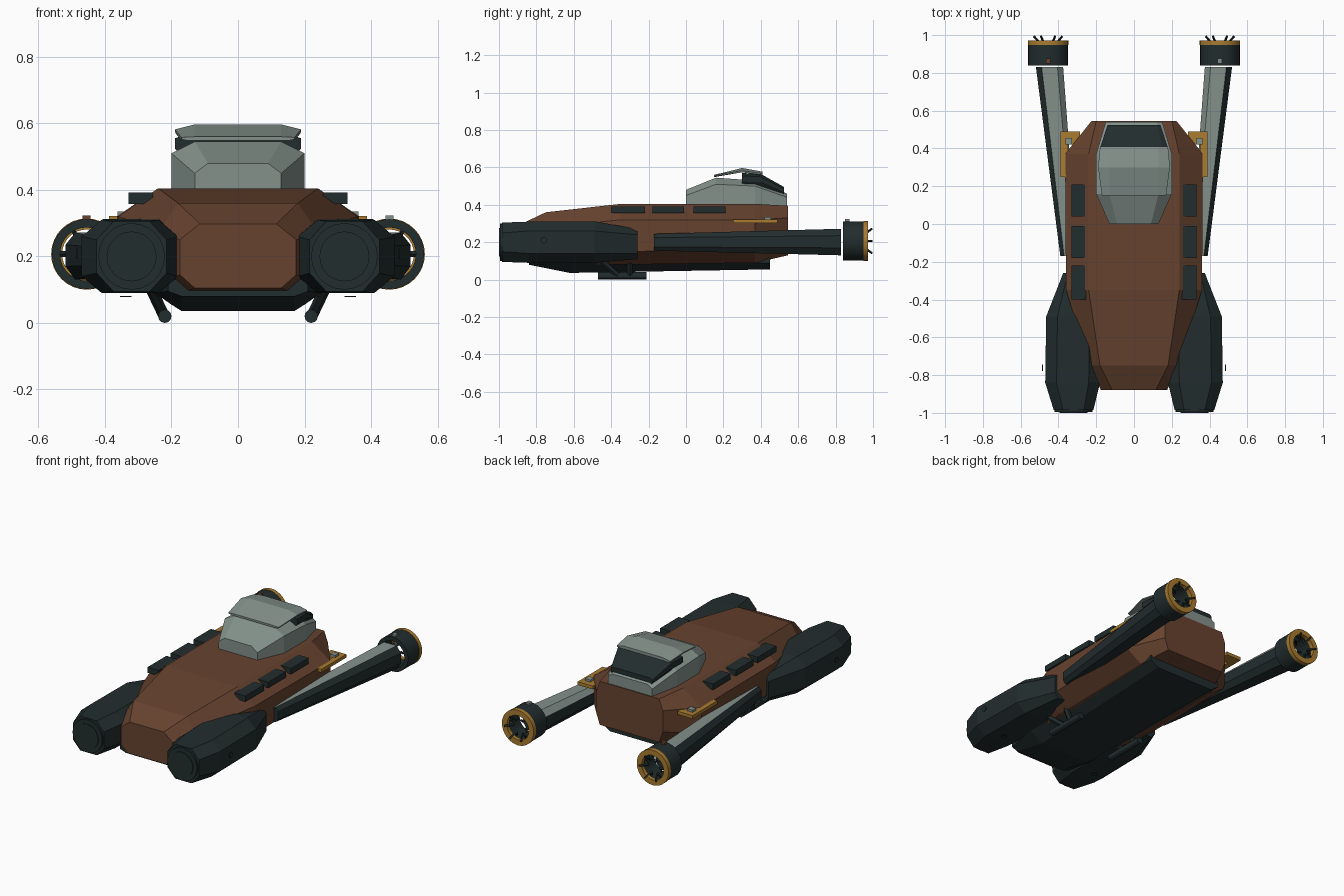
import bpy, bmesh, math
from mathutils import Vector

if "Cube" in bpy.data.objects:
    bpy.data.objects.remove(bpy.data.objects["Cube"])


def material(name, rgb):
    mat = bpy.data.materials.new(name)
    mat.use_nodes = True
    mat.diffuse_color = (*rgb, 1)
    mat.node_tree.nodes["Principled BSDF"].inputs["Base Color"].default_value = (*rgb, 1)
    return mat


brown = material("rust brown", (.135, .055, .028))
dark = material("dark slate", (.016, .026, .027))
grey = material("pale grey", (.23, .285, .26))
gold = material("gold", (.40, .20, .03))


def finish(name, bm, *mats):
    bmesh.ops.recalc_face_normals(bm, faces=bm.faces)
    mesh = bpy.data.meshes.new(name)
    bm.to_mesh(mesh)
    bm.free()
    for mat in mats:
        mesh.materials.append(mat)
    obj = bpy.data.objects.new(name, mesh)
    bpy.context.collection.objects.link(obj)
    return obj


def loft(name, sections, *mats, rule=None):
    """Octagonal sections: y, centre x, half widths (top, middle, bottom), heights (top to bottom)."""
    bm = bmesh.new()
    rings = []
    for y, cx, top, mid, low, zt, zs, zl, zb in sections:
        half = [(top, zt), (mid, zs), (mid, zl), (low, zb)]
        outline = half + [(-x, z) for x, z in reversed(half)]
        rings.append([bm.verts.new((cx + x, y, z)) for x, z in outline])
    for a, b in zip(rings, rings[1:]):
        for i in range(8):
            j = (i + 1) % 8
            bm.faces.new((a[i], a[j], b[j], b[i]))
    bm.faces.new(rings[0])
    bm.faces.new(rings[-1])
    bmesh.ops.recalc_face_normals(bm, faces=bm.faces)
    if rule:
        for face in bm.faces:
            face.material_index = int(rule(face.normal))
    return finish(name, bm, *mats)


def box(name, low, high, mat):
    bm = bmesh.new()
    bmesh.ops.create_cube(bm, size=1)
    low, high = Vector(low), Vector(high)
    for v in bm.verts:
        v.co = (low + high) / 2 + v.co * (high - low)
    return finish(name, bm, mat)


def rod(name, start, end, radius, mat, sides=8):
    start, end = Vector(start), Vector(end)
    bm = bmesh.new()
    bmesh.ops.create_cone(bm, cap_ends=True, segments=sides, radius1=radius,
                          radius2=radius, depth=(end - start).length)
    obj = finish(name, bm, mat)
    obj.location = (start + end) / 2
    obj.rotation_euler = (end - start).to_track_quat("Z", "Y").to_euler()
    return obj


def smooth(obj):
    bpy.ops.object.select_all(action="DESELECT")
    obj.select_set(True)
    bpy.context.view_layer.objects.active = obj
    bpy.ops.object.shade_smooth_by_angle()


def tube(name, x, z, y0, y1, outer, inner, mat, sides=32):
    bm = bmesh.new()
    loops = []
    for r, y in ((outer, y0), (outer, y1), (inner, y1), (inner, y0)):
        loops.append([bm.verts.new((x + r * math.cos(math.tau * i / sides), y,
                                    z + r * math.sin(math.tau * i / sides)))
                      for i in range(sides)])
    for k in range(4):
        a, b = loops[k], loops[(k + 1) % 4]
        for i in range(sides):
            j = (i + 1) % sides
            bm.faces.new((a[i], a[j], b[j], b[i]))
    smooth(finish(name, bm, mat))


# Hull and underside
loft("hull", [
    (-.88, 0, .115, .175, .13, .298, .25, .145, .105),
    (-.75, 0, .18, .235, .19, .36, .28, .12, .08),
    (-.35, 0, .24, .36, .26, .405, .32, .15, .08),
    (.37, 0, .24, .365, .26, .405, .32, .16, .09),
    (.545, 0, .2, .225, .2, .395, .33, .2, .13)], brown)
loft("underside", [
    (-.84, 0, .2, .21, .17, .13, .12, .095, .08),
    (-.62, 0, .24, .25, .17, .14, .12, .09, .036),
    (.45, 0, .24, .25, .2, .14, .12, .09, .055)], dark)

# Cabin, rear window and roof
loft("cabin", [
    (0, 0, .09, .13, .13, .48, .45, .41, .39),
    (.16, 0, .13, .2, .2, .545, .51, .41, .39),
    (.37, 0, .14, .2, .2, .53, .5, .41, .39),
    (.54, 0, .12, .15, .15, .46, .44, .41, .385)], grey)
loft("rear_window", [
    (.30, 0, .15, .19, .17, .57, .555, .525, .5),
    (.40, 0, .15, .18, .17, .565, .55, .52, .5),
    (.525, 0, .125, .14, .13, .495, .485, .465, .455)], dark)
loft("roof", [
    (.15, 0, .13, .17, .15, .56, .558, .552, .548),
    (.30, 0, .13, .19, .15, .597, .582, .574, .575),
    (.41, 0, .13, .18, .15, .577, .567, .56, .557)], grey)

for s, label in ((1, "left"), (-1, "right")):
    # Front pods with round caps
    loft(label + "_front_pod", [
        (-.985, s * .32, .055, .105, .055, .305, .25, .15, .095),
        (-.84, s * .325, .085, .145, .085, .31, .26, .14, .09),
        (-.49, s * .32, .085, .145, .085, .312, .26, .14, .09),
        (-.26, s * .30, .05, .075, .05, .27, .24, .14, .11)], dark)
    for part, r, y in (("_pod_cap", .1, -.995), ("_pod_inner_cap", .075, -1)):
        smooth(rod(label + part, (s * .32, y, .2), (s * .32, -.97, .2), r, dark, 24))
    rod(label + "_pod_side_disc", (s * .483, -.76, .21), (s * .486, -.76, .21), .017, dark, 12)
    rod(label + "_pod_lower_disc", (s * .338, -.76, .078), (s * .338, -.76, .081), .017, dark, 12)

    # Rear arms, pale along the upper inner faces
    loft(label + "_rear_arm", [
        (-.17, s * .345, .025, .045, .025, .245, .225, .175, .155),
        (.83, s * .447, .042, .072, .042, .272, .235, .17, .13)], dark, grey,
        rule=lambda n: n.z > .3 and n.x * s < .3)

    # Open end rings with flared claws
    x, z = s * .455, .207
    tube(label + "_end_ring", x, z, .84, .95, .105, .08, dark)
    tube(label + "_ring_rim", x, z, .948, .972, .107, .074, gold)
    for i in range(6):
        a = math.tau * i / 6
        root, bend, tip = [(x + r * math.cos(a), y, z + r * math.sin(a))
                           for r, y in ((.085, .925), (.042, .955), (.076, .995))]
        rod(f"{label}_spoke_{i}", root, bend, .009, dark, 4)
        rod(f"{label}_claw_{i}", bend, tip, .006, dark, 4)
    box(label + "_ring_tab", (x - .012, .85, .3), (x + .012, .875, .323),
        grey if s > 0 else brown)

    # Gold corner brackets
    for part, x0, x1, y0 in (("strip", .35, .388, .25), ("foot", .285, .388, .42)):
        xs = sorted((s * x0, s * x1))
        box(f"{label}_bracket_{part}", (xs[0], y0, .302), (xs[1], .49, .322), gold)
    box(label + "_bracket_stud", (s * .345 - .018, .42, .32), (s * .345 + .018, .455, .335), grey)

    # Shoulder panels
    for i, (y0, y1) in enumerate(((-.40, -.22), (-.18, -.01), (.04, .21))):
        xs = sorted((s * .255, s * .33))
        box(f"{label}_shoulder_panel_{i}", (xs[0], y0, .357), (xs[1], y1, .392), dark)

    # Landing skids and struts
    smooth(rod(label + "_skid", (s * .22, -.47, .02), (s * .22, -.21, .02), .02, dark, 12))
    for i, (y0, y1) in enumerate(((-.46, -.36), (-.3, -.3))):
        rod(f"{label}_skid_strut_{i}", (s * .265, y0, .11), (s * .222, y1, .02), .017, dark, 6)
